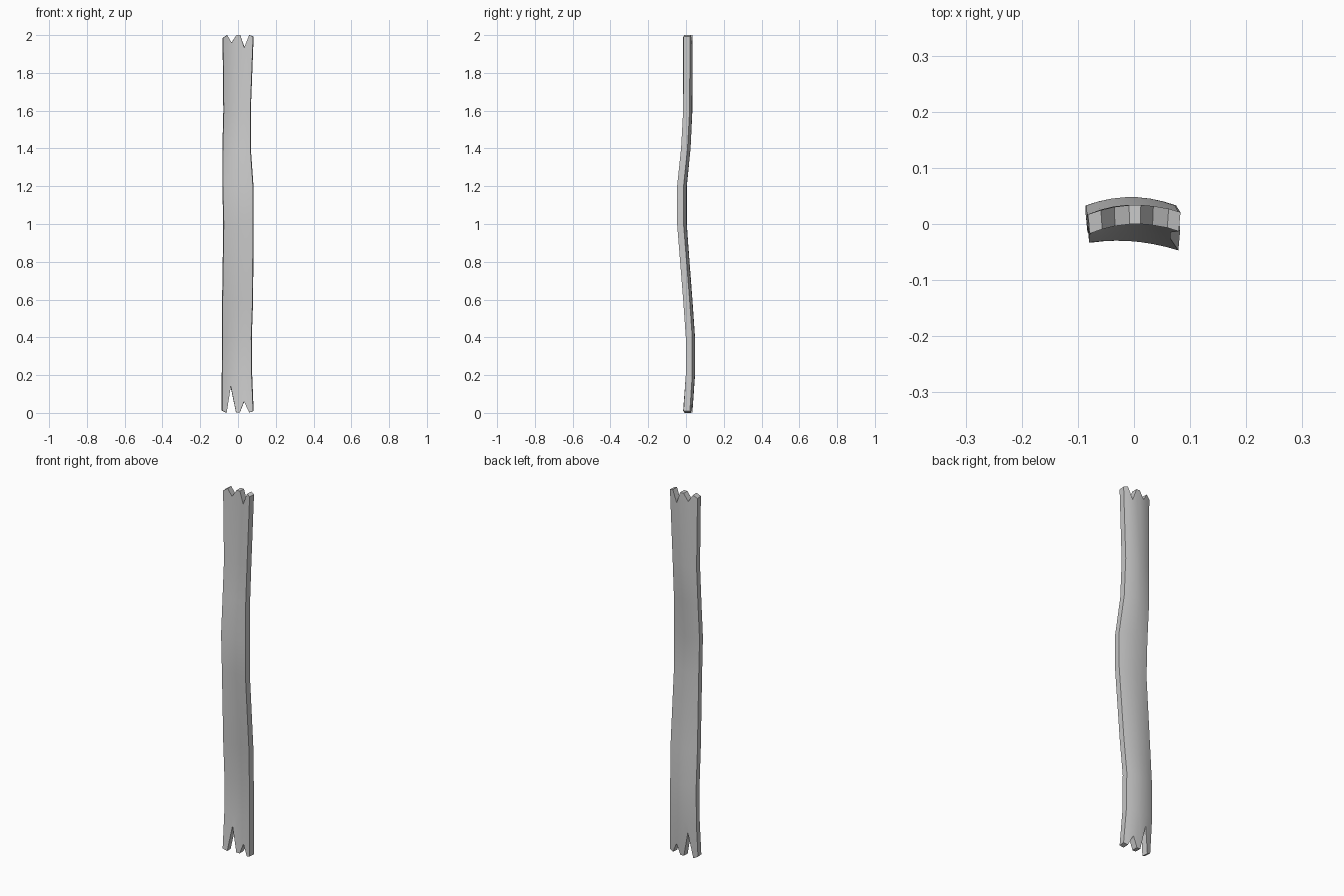
import bpy, bmesh

if "Cube" in bpy.data.objects:
    bpy.data.objects.remove(bpy.data.objects["Cube"])

# Length stations: z, left x, right x, front centre y, arch depth, twist
stations = [
    (0.0, -0.083, 0.080, 0.000, 0.015, 0.001),
    (0.2, -0.083, 0.072, 0.014, 0.015, 0.000),
    (0.4, -0.082, 0.070, 0.014, 0.015, 0.000),
    (0.6, -0.081, 0.077, 0.000, 0.014, -0.001),
    (1.0, -0.075, 0.079, -0.031, 0.009, -0.007),
    (1.2, -0.080, 0.079, -0.031, 0.009, -0.007),
    (1.4, -0.080, 0.065, -0.010, 0.013, -0.003),
    (1.6, -0.075, 0.065, 0.000, 0.015, 0.000),
    (2.0, -0.079, 0.080, 0.000, 0.015, 0.002),
]
# Columns across the plank (-1..1) and the splintered end heights
columns = [-1, -0.72, -0.43, -0.11, 0.14, 0.43, 0.74, 1]
bottom = [0.012, 0.0, 0.14, 0.003, 0.003, 0.06, 0.003, 0.01]
top = [1.985, 2.0, 1.96, 2.0, 2.0, 1.935, 2.0, 1.993]
THICK = 0.034


def point(z, u, back):
    """Point on the front or back skin at height z, across position u."""
    for a, b in zip(stations, stations[1:]):
        if z <= b[0]:
            break
    t = (z - a[0]) / (b[0] - a[0])
    xl, xr, y, arch, twist = [p + (q - p) * t for p, q in zip(a[1:], b[1:])]
    x = (xl + xr) / 2 + u * (xr - xl) / 2 * (1.04 if back else 1.0)
    return (x, y - arch * u * u + twist * u + THICK * back, z)


# Row heights per column: splintered ends, shared stations between
rows = [bottom] + [[s[0]] * len(columns) for s in stations[1:-1]] + [top]

bm = bmesh.new()
skins = [[[bm.verts.new(point(z, u, back)) for z, u in zip(row, columns)]
          for row in rows] for back in (0, 1)]
front, back = skins
nr, nc = len(rows), len(columns)

# Front and back skins
for i in range(nr - 1):
    for j in range(nc - 1):
        for s in skins:
            bm.faces.new((s[i][j], s[i][j + 1], s[i + 1][j + 1], s[i + 1][j]))

# Rim: both sides and both jagged ends
loop = ([(0, j) for j in range(nc)] + [(i, nc - 1) for i in range(1, nr)]
        + [(nr - 1, j) for j in range(nc - 2, -1, -1)]
        + [(i, 0) for i in range(nr - 2, 0, -1)])
for (i, j), (k, l) in zip(loop, loop[1:] + loop[:1]):
    bm.faces.new((front[i][j], back[i][j], back[k][l], front[k][l]))
bmesh.ops.recalc_face_normals(bm, faces=bm.faces)

mesh = bpy.data.meshes.new("plank")
bm.to_mesh(mesh)
bm.free()
plank = bpy.data.objects.new("plank", mesh)
bpy.context.collection.objects.link(plank)
bpy.context.view_layer.objects.active = plank
plank.select_set(True)
bpy.ops.object.shade_smooth_by_angle(angle=0.52)
